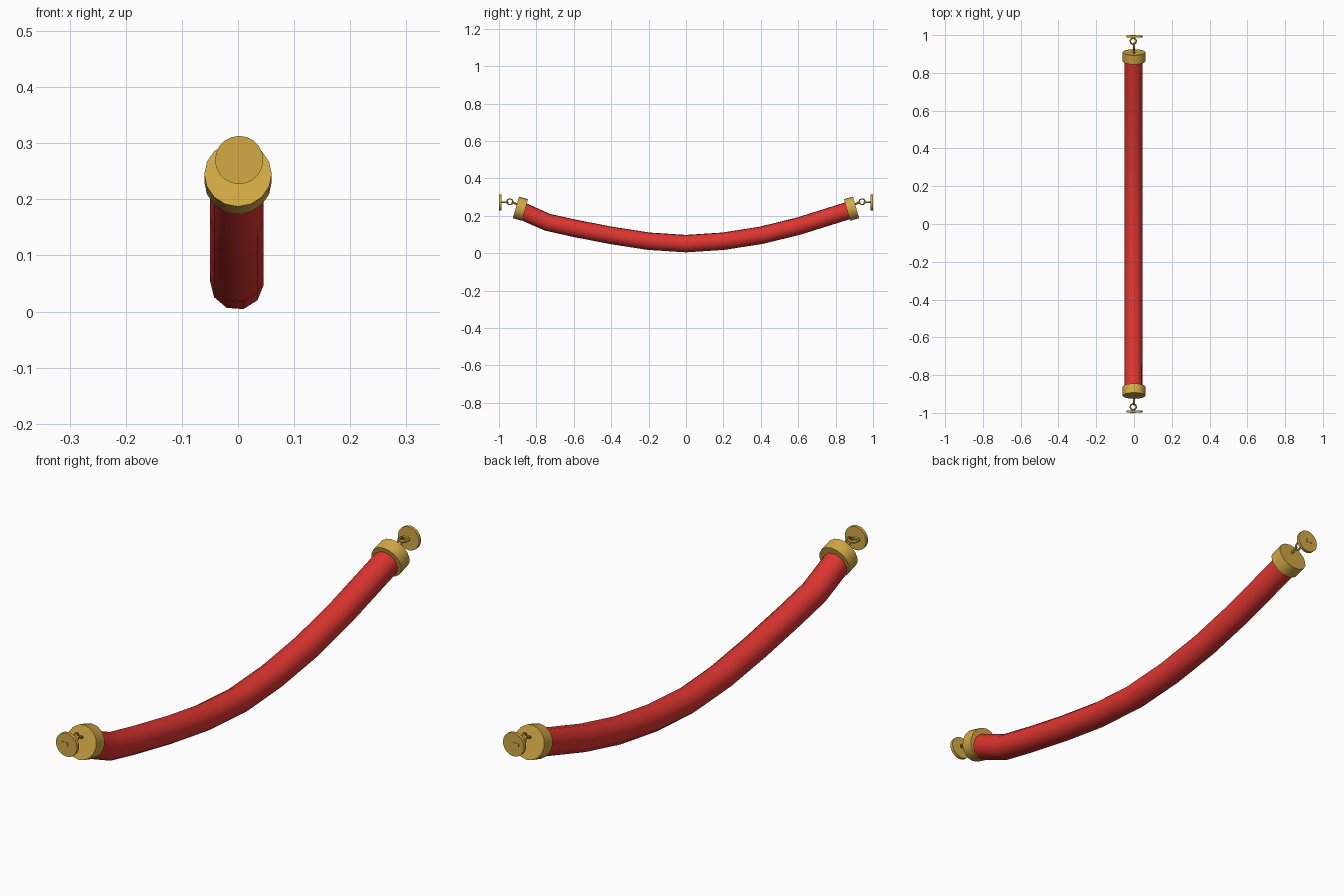
import bpy, bmesh, math
from mathutils import Vector, Matrix

cube = bpy.data.objects.get("Cube")
if cube:
    bpy.data.objects.remove(cube, do_unlink=True)


def material(name, color):
    m = bpy.data.materials.new(name)
    m.use_nodes = True
    m.diffuse_color = color
    m.node_tree.nodes["Principled BSDF"].inputs["Base Color"].default_value = color
    return m


RED = material("red velvet", (0.73, 0.036, 0.03, 1))
GOLD = material("polished brass", (0.65, 0.4, 0.06, 1))


def finish(name, bm, mat, angle=40):
    bmesh.ops.recalc_face_normals(bm, faces=bm.faces)
    mesh = bpy.data.meshes.new(name)
    bm.to_mesh(mesh)
    bm.free()
    ob = bpy.data.objects.new(name, mesh)
    bpy.context.collection.objects.link(ob)
    mesh.materials.append(mat)
    bpy.ops.object.select_all(action='DESELECT')
    ob.select_set(True)
    bpy.context.view_layer.objects.active = ob
    bpy.ops.object.shade_smooth_by_angle(angle=math.radians(angle))
    return ob


def tube(name, path, radius, sides, mat, closed=False, start=0.0, axis=(1, 0, 0)):
    """Sweep a polygon along a planar path whose plane normal is axis."""
    bm = bmesh.new()
    axis, pts, n, rings = Vector(axis), [Vector(p) for p in path], len(path), []
    for i, p in enumerate(pts):
        a = pts[i - 1] if i or closed else p
        b = pts[(i + 1) % n] if i < n - 1 or closed else p
        up = axis.cross((b - a).normalized())
        angles = [start + math.tau * k / sides for k in range(sides)]
        rings.append([bm.verts.new(p + radius * (axis * math.cos(t) + up * math.sin(t)))
                      for t in angles])
    for i in range(n if closed else n - 1):
        r, s = rings[i], rings[(i + 1) % n]
        for k in range(sides):
            j = (k + 1) % sides
            bm.faces.new((r[k], r[j], s[j], s[k]))
    if not closed:
        bm.faces.new(rings[0])
        bm.faces.new(rings[-1])
    return finish(name, bm, mat, 50)


def cylinder(name, center, direction, radius, depth, sides):
    bm = bmesh.new()
    turn = Vector(direction).to_track_quat('Z', 'Y').to_matrix().to_4x4()
    bmesh.ops.create_cone(bm, cap_ends=True, segments=sides, radius1=radius, radius2=radius,
                          depth=depth, matrix=Matrix.Translation(center) @ turn)
    return finish(name, bm, GOLD)


def ring(name, center, u, v, radius, wire):
    u, v = Vector(u), Vector(v)
    path = [Vector(center) + radius * (u * math.cos(t) + v * math.sin(t))
            for t in (math.tau * i / 10 for i in range(10))]
    return tube(name, path, wire, 6, GOLD, closed=True, axis=u.cross(v))


# Sagging rope, slightly kinked near the front end
sag = [(-0.89, 0.235), (-0.86, 0.218), (-0.74, 0.165), (-0.6, 0.134), (-0.4, 0.095),
       (-0.2, 0.064), (0, 0.051), (0.2, 0.064), (0.4, 0.095), (0.6, 0.144), (0.89, 0.235)]
tube("rope", [(-0.002, y, z) for y, z in sag], 0.048, 10, RED, start=math.radians(-112))

# Matching hardware at both ends
for side, s in (("front", -1), ("back", 1)):
    tilt = math.radians(16)
    out = Vector((0, s * math.cos(tilt), math.sin(tilt)))
    cylinder(side + "_end_cap", (0, s * 0.885, 0.238), out, 0.06, 0.05, 16)
    # Interlocked links: upright on the cap, flat on the wall plate
    cylinder(side + "_cap_stem", (0, s * 0.918, 0.268), (0, s, 0.5), 0.005, 0.03, 8)
    ring(side + "_upright_link", (0, s * 0.942, 0.275), (0, 1, 0), (0, 0, 1), 0.016, 0.004)
    ring(side + "_flat_link", (-0.004, s * 0.968, 0.272), (1, 0, 0), (0, 1, 0), 0.016, 0.005)
    # Wall plate with a small bar on its outer face
    cylinder(side + "_wall_plate", (0.002, s * 0.9925, 0.27), (0, s, 0), 0.043, 0.012, 20)
    bm = bmesh.new()
    bmesh.ops.create_cube(bm, size=1, matrix=Matrix.Translation((-0.006, s * 0.996, 0.273))
                          @ Matrix.Diagonal((0.028, 0.008, 0.012, 1)))
    finish(side + "_plate_bar", bm, GOLD)
